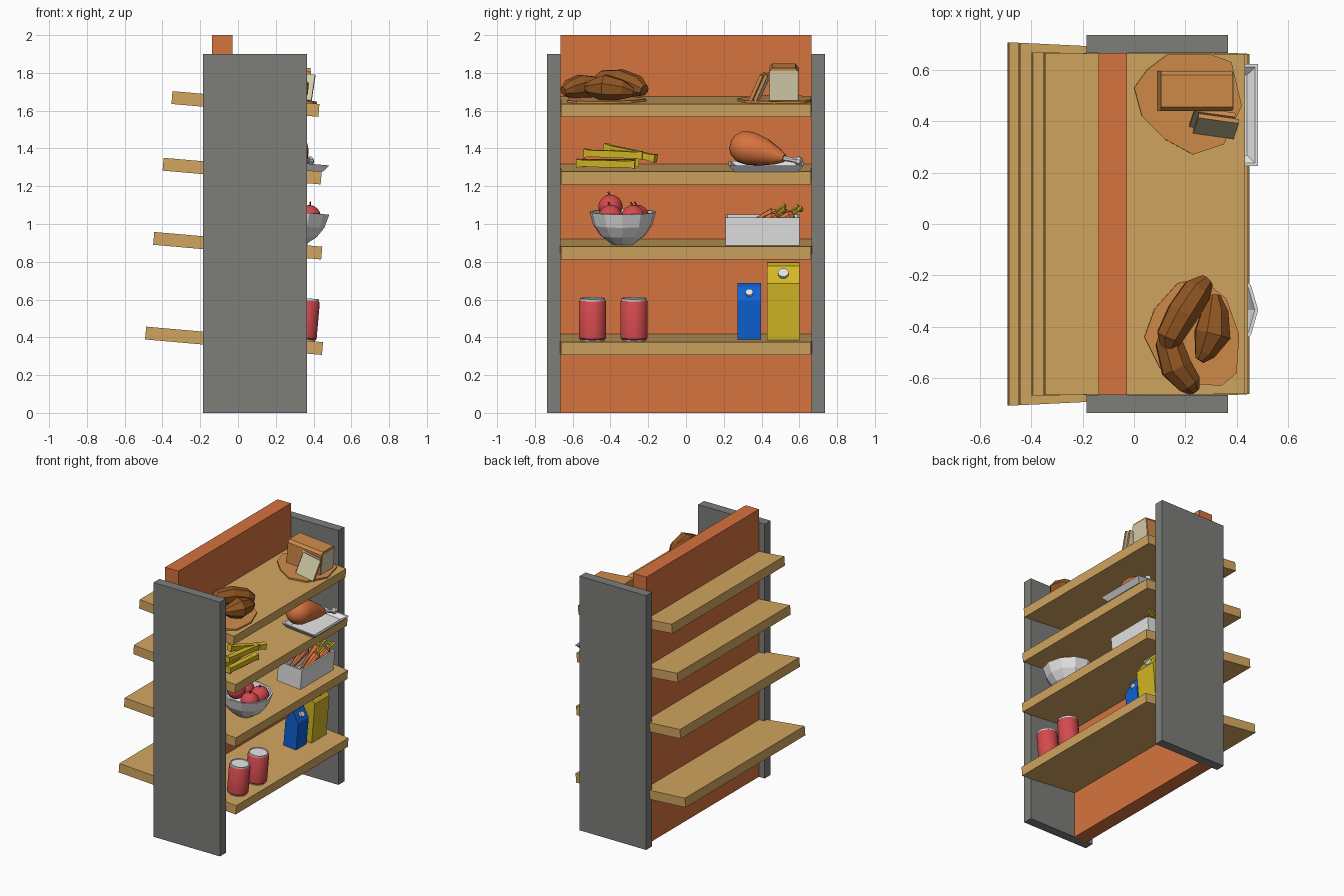
import bpy, bmesh, math
from mathutils import Vector, Matrix

cube = bpy.data.objects.get("Cube")
if cube:
    bpy.data.objects.remove(cube)


def material(name, *rgb):
    lin = [((c / 255 + 0.055) / 1.055) ** 2.4 for c in rgb] + [1]
    m = bpy.data.materials.new(name)
    m.use_nodes = True
    m.diffuse_color = lin
    m.node_tree.nodes["Principled BSDF"].inputs["Base Color"].default_value = lin
    return m


ORANGE = material("orange", 214, 115, 62)
GREY = material("panel grey", 125, 125, 122)
WOOD = material("shelf wood", 210, 166, 96)
BROWN = material("baked brown", 145, 86, 34)
CRUST = material("crust tan", 208, 140, 74)
CREAM = material("bread cream", 212, 204, 168)
WHITE = material("white", 228, 228, 228)
RED = material("red", 212, 74, 78)
YELLOW = material("yellow", 212, 184, 38)
BLUE = material("blue", 14, 98, 212)

TILT = Matrix.Rotation(math.radians(5), 4, 'Y')
FLAT = Matrix.Identity(4)


def finish(bm, name, mats, M=FLAT, rule=None, smooth=False):
    mats = mats if isinstance(mats, list) else [mats]
    bmesh.ops.recalc_face_normals(bm, faces=bm.faces)
    if rule:
        for f in bm.faces:
            f.material_index = rule(f)
    bm.transform(M)
    me = bpy.data.meshes.new(name)
    bm.to_mesh(me)
    bm.free()
    for m in mats:
        me.materials.append(m)
    ob = bpy.data.objects.new(name, me)
    bpy.context.collection.objects.link(ob)
    if smooth:
        bpy.ops.object.select_all(action='DESELECT')
        ob.select_set(True)
        bpy.context.view_layer.objects.active = ob
        bpy.ops.object.shade_smooth_by_angle(angle=math.radians(40))
    return ob


def prism(name, outline, lo, hi, axis, mats, M=FLAT, rule=None):
    """Extrude a flat outline between lo and hi along an axis."""
    place = {'x': lambda a, b, t: (t, a, b),
             'y': lambda a, b, t: (a, t, b),
             'z': lambda a, b, t: (a, b, t)}[axis]
    bm = bmesh.new()
    ends = [[bm.verts.new(place(a, b, t)) for a, b in outline] for t in (lo, hi)]
    n = len(outline)
    for ring in ends:
        bm.faces.new(ring)
    for i in range(n):
        j = (i + 1) % n
        bm.faces.new((ends[0][i], ends[0][j], ends[1][j], ends[1][i]))
    return finish(bm, name, mats, M, rule)


def box(name, x, y, z, mats, M=FLAT, rule=None):
    rect = [(x[0], y[0]), (x[1], y[0]), (x[1], y[1]), (x[0], y[1])]
    return prism(name, rect, z[0], z[1], 'z', mats, M, rule)


def tube(name, path, mat, M, sides=8, axis=None, smooth=False):
    """Sweep rings of (x, y, z, radius) along a path."""
    bm = bmesh.new()
    pts = [Vector(p[:3]) for p in path]
    rings = []
    for i, p in enumerate(path):
        t = Vector(axis) if axis else pts[min(i + 1, len(pts) - 1)] - pts[max(i - 1, 0)]
        q = t.to_track_quat('Z', 'Y')
        ring = []
        for k in range(sides):
            a = math.tau * (k + 0.5) / sides
            ring.append(bm.verts.new(pts[i] + q @ Vector((math.cos(a), math.sin(a), 0)) * p[3]))
        rings.append(ring)
    for r, s in zip(rings, rings[1:]):
        for k in range(sides):
            j = (k + 1) % sides
            bm.faces.new((r[k], r[j], s[j], s[k]))
    bm.faces.new(rings[0])
    bm.faces.new(rings[-1])
    return finish(bm, name, mat, M, smooth=smooth)


def lathe(name, x, y, profile, mat, M, sides=16, smooth=True):
    path = [(x, y, h, r) for h, r in profile]
    return tube(name, path, mat, M, sides, (0, 0, 1), smooth)


def tub(name, x, y, height, flare, wall, depth, M):
    """Open tray or crate with a sunken top."""
    bm = bmesh.new()
    rings = []
    for g, h in ((-flare, 0), (0, height), (-wall, height), (-wall - flare, height - depth)):
        rings.append([bm.verts.new(p) for p in (
            (x[0] - g, y[0] - g, h), (x[1] + g, y[0] - g, h),
            (x[1] + g, y[1] + g, h), (x[0] - g, y[1] + g, h))])
    for r, s in zip(rings, rings[1:]):
        for k in range(4):
            j = (k + 1) % 4
            bm.faces.new((r[k], r[j], s[j], s[k]))
    bm.faces.new(rings[0])
    bm.faces.new(rings[-1])
    finish(bm, name, WHITE, M)


# Rack: side panels, middle wall and four sloping shelves
for side, s in (("right", -1), ("left", 1)):
    box(side + "_end_panel", (-0.185, 0.365), sorted((s * 0.665, s * 0.735)), (0, 1.9), GREY)
box("middle_wall", (-0.138, -0.028), (-0.665, 0.665), (0, 2), ORANGE)
levels = []
for name, z, back, front, wide in (("top", 1.673, -0.348, 0.433, 0.665),
                                   ("upper", 1.316, -0.395, 0.445, 0.667),
                                   ("lower", 0.919, -0.445, 0.448, 0.705),
                                   ("bottom", 0.414, -0.488, 0.452, 0.707)):
    M = Matrix.Translation((0, 0, z)) @ TILT
    levels.append(M)
    prism(name + "_shelf", [(back, -wide), (front, -0.662), (front, 0.662), (back, wide)],
          -0.068, 0, 'z', WOOD, M)
top, upper, lower, bottom = levels

# Top shelf: baked rolls on a board
prism("roll_board", [(0.04, -0.44), (0.08, -0.33), (0.17, -0.23), (0.26, -0.21), (0.36, -0.29),
                     (0.41, -0.43), (0.40, -0.58), (0.34, -0.63), (0.2, -0.62), (0.1, -0.56)],
      0, 0.012, 'z', CRUST, top)
tube("long_roll", [(0.28, -0.22, 0.06, 0.03), (0.24, -0.26, 0.075, 0.06), (0.18, -0.35, 0.1, 0.065),
                   (0.13, -0.44, 0.1, 0.055), (0.12, -0.5, 0.08, 0.02)], BROWN, top)
tube("curved_roll", [(0.13, -0.4, 0.05, 0.03), (0.13, -0.46, 0.065, 0.055), (0.16, -0.56, 0.07, 0.065),
                     (0.21, -0.62, 0.06, 0.05), (0.23, -0.65, 0.05, 0.025)], BROWN, top)
tube("short_roll", [(0.31, -0.28, 0.05, 0.025), (0.31, -0.34, 0.065, 0.055), (0.3, -0.43, 0.075, 0.075),
                    (0.27, -0.5, 0.07, 0.045), (0.25, -0.53, 0.07, 0.02)], BROWN, top)

# Top shelf: sliced loaf on a board
prism("loaf_board", [(0, 0.53), (0.03, 0.42), (0.12, 0.33), (0.23, 0.27), (0.35, 0.31),
                     (0.42, 0.46), (0.38, 0.63), (0.3, 0.66), (0.13, 0.66), (0.05, 0.6)],
      0, 0.012, 'z', CRUST, top)
prism("bread_loaf", [(0.44, 0.01), (0.595, 0.01), (0.595, 0.165), (0.58, 0.185), (0.455, 0.185), (0.44, 0.165)],
      0.09, 0.37, 'x', CRUST, top)
box("loaf_cut_face", (0.368, 0.374), (0.446, 0.589), (0.016, 0.17), CREAM, top)
for name, x, y in (("outer_slice", 0.31, 0.35), ("inner_slice", 0.295, 0.375)):
    M = (top @ Matrix.Translation((x, y, 0.012)) @ Matrix.Rotation(math.radians(-8), 4, 'Z')
         @ Matrix.Rotation(math.radians(-24), 4, 'X'))
    box(name, (-0.08, 0.08), (-0.009, 0.009), (0, 0.15), [CRUST, CREAM], M,
        lambda f: int(abs(f.normal.y) > 0.9))

# Upper shelf: yellow sticks with flared ends
for i, (a, b) in enumerate((((0.32, -0.58, 0.035), (0.34, -0.27, 0.03)),
                            ((0.25, -0.55, 0.03), (0.24, -0.25, 0.03)),
                            ((0.28, -0.54, 0.085), (0.31, -0.23, 0.075)),
                            ((0.22, -0.43, 0.11), (0.33, -0.16, 0.06)))):
    a, b = Vector(a), Vector(b)
    tube("yellow_stick_%d" % (i + 1),
         [(*a.lerp(b, t), r) for t, r in ((0, 0.032), (0.12, 0.024), (0.5, 0.027), (0.88, 0.024), (1, 0.032))],
         YELLOW, upper, sides=4)

# Upper shelf: roast leg on a tray
tub("roast_tray", (0.2, 0.482), (0.225, 0.622), 0.036, 0.03, 0.012, 0.024, upper)
tube("roast_leg", [(0.26, 0.235, 0.13, 0.025), (0.26, 0.25, 0.126, 0.055), (0.265, 0.285, 0.118, 0.083),
                   (0.275, 0.34, 0.108, 0.09), (0.295, 0.41, 0.092, 0.075), (0.325, 0.48, 0.072, 0.046),
                   (0.345, 0.52, 0.062, 0.022)], ORANGE, upper, sides=14, smooth=True)
tube("leg_bone", [(0.34, 0.51, 0.063, 0.014), (0.37, 0.575, 0.053, 0.013),
                  (0.375, 0.59, 0.052, 0.024), (0.382, 0.61, 0.05, 0.02)], WHITE, upper)

# Lower shelf: faceted bowl of apples
lathe("fruit_bowl", 0.292, -0.335, [(0, 0.06), (0.045, 0.12), (0.1, 0.158), (0.172, 0.178),
                                    (0.172, 0.165), (0.1, 0.145), (0.03, 0.06)], WHITE, lower, 11, False)
for i, (x, y, z) in enumerate(((0.25, -0.4, 0.195), (0.365, -0.4, 0.15), (0.365, -0.28, 0.15), (0.23, -0.26, 0.14))):
    bm = bmesh.new()
    bmesh.ops.create_uvsphere(bm, u_segments=14, v_segments=9, radius=0.064)
    finish(bm, "apple_%d" % (i + 1), RED, lower @ Matrix.Translation((x, y, z)), smooth=True)
    tube("apple_stem_%d" % (i + 1), [(x, y, z + 0.055, 0.005), (x, y - 0.012, z + 0.08, 0.005)], BROWN, lower, 5)

# Lower shelf: crate of carrots
tub("carrot_crate", (0.175, 0.37), (0.21, 0.6), 0.148, 0, 0.012, 0.13, lower)
for i, (x, y, z) in enumerate(((0.22, 0.46, 0.155), (0.27, 0.53, 0.155), (0.33, 0.55, 0.15), (0.31, 0.46, 0.14))):
    tube("carrot_%d" % (i + 1), [(x - 0.01, y - 0.2, z - 0.11, 0.006), (x, y - 0.07, z - 0.035, 0.024),
                                 (x, y, z, 0.032), (x, y + 0.02, z + 0.01, 0.018)], ORANGE, lower)
    for k in (-1, 0, 1):
        tube("carrot_top_%d_%d" % (i + 1, k + 2),
             [(x, y + 0.015, z + 0.008, 0.006), (x + k * 0.015, y + 0.04, z + 0.03, 0.008),
              (x + k * 0.02, y + 0.065, z + 0.042 + k * 0.008, 0.012)], YELLOW, lower, 5)

# Bottom shelf: two cans
for side, y in (("right", -0.495), ("left", -0.275)):
    lathe(side + "_can", 0.345, y, [(0.006, 0.066), (0.014, 0.073), (0.205, 0.073), (0.214, 0.067)], RED, bottom)
    lathe(side + "_can_base", 0.345, y, [(0, 0.066), (0.007, 0.066)], WHITE, bottom)
    lathe(side + "_can_lid", 0.345, y, [(0.213, 0.068), (0.224, 0.068), (0.224, 0.061), (0.219, 0.06)],
          WHITE, bottom)

# Bottom shelf: gable-topped cartons with round caps
for name, mat, x0, x1, y0, y1, eave, ridge, cap in (
        ("blue_carton", BLUE, 0.185, 0.29, 0.273, 0.397, 0.205, 0.275, 0.02),
        ("yellow_carton", YELLOW, 0.155, 0.31, 0.428, 0.602, 0.3, 0.385, 0.028)):
    m, tip = (x0 + x1) / 2, ridge + 0.02
    prism(name, [(x0, 0), (x1, 0), (x1, eave), (m + 0.006, ridge), (m + 0.006, tip),
                 (m - 0.006, tip), (m - 0.006, ridge), (x0, eave)], y0, y1, 'y', mat, bottom)
    c = Vector(((m + x1) / 2, (y0 + y1) / 2, (eave + ridge) / 2))
    n = Vector((ridge - eave, 0, x1 - m)).normalized()
    tube(name + "_cap", [(*c, cap), (*(c + n * 0.02), cap)], WHITE, bottom, 12, smooth=True)
